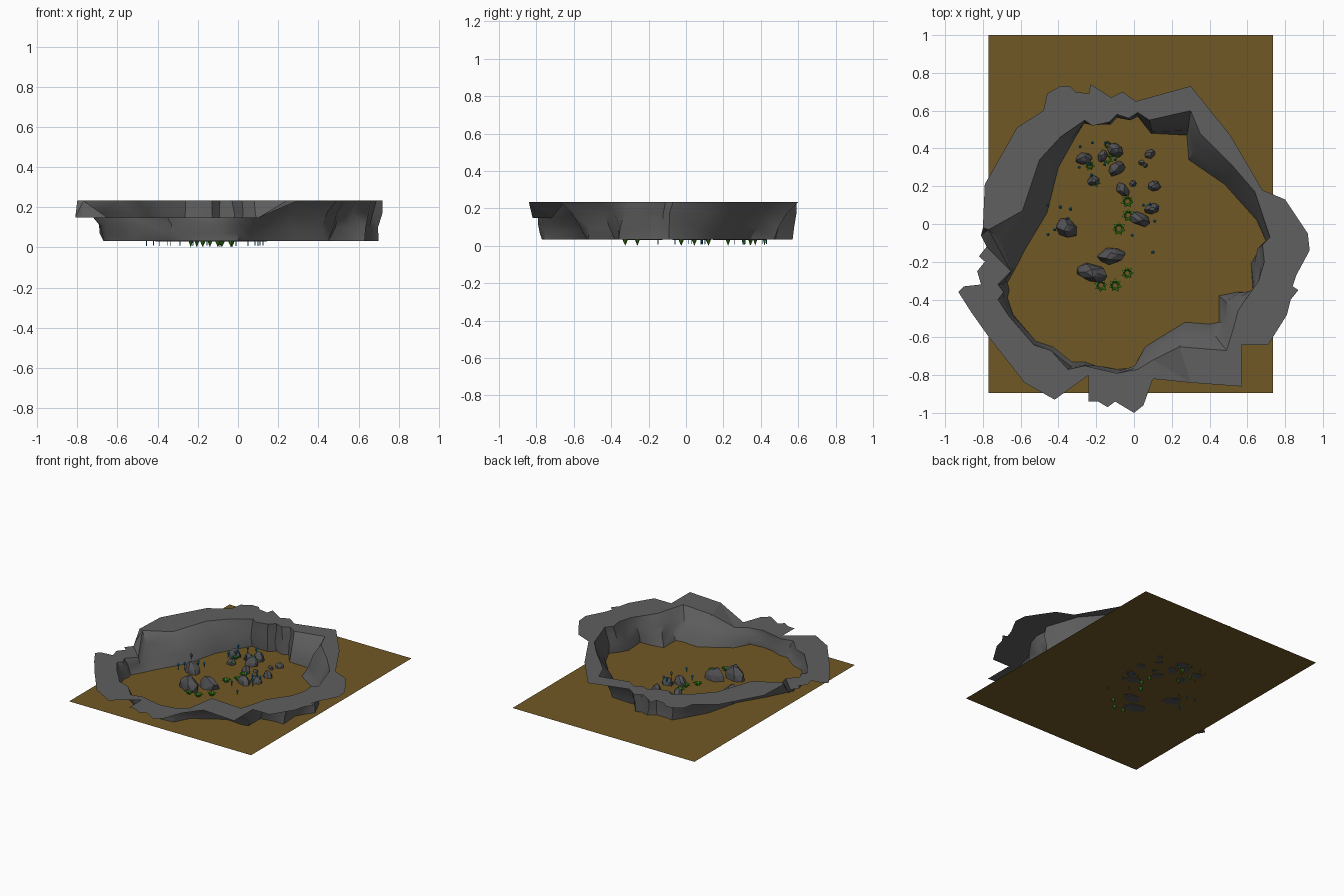
import bpy, bmesh, math, random
from mathutils import Vector, Matrix

if "Cube" in bpy.data.objects:
    bpy.data.objects.remove(bpy.data.objects["Cube"])

random.seed(4)
FLOOR, LOW, HIGH = 0.033, 0.148, 0.233


def material(name, rgb):
    m = bpy.data.materials.new(name)
    m.diffuse_color = (*rgb, 1)
    m.use_nodes = True
    m.node_tree.nodes["Principled BSDF"].inputs["Base Color"].default_value = m.diffuse_color
    return m


EARTH = material("brown earth", (0.165, 0.098, 0.018))
CLIFF = material("cliff grey", (0.115, 0.115, 0.115))
STONE = material("rock grey", (0.085, 0.085, 0.092))
GREEN = material("leaf green", (0.045, 0.24, 0.012))
BLUE = material("flower blue", (0.01, 0.23, 0.45))


def finish(bm, name, mat, smooth=False):
    me = bpy.data.meshes.new(name)
    bm.to_mesh(me)
    bm.free()
    me.materials.append(mat)
    ob = bpy.data.objects.new(name, me)
    bpy.context.collection.objects.link(ob)
    if smooth:
        bpy.ops.object.select_all(action='DESELECT')
        ob.select_set(True)
        bpy.context.view_layer.objects.active = ob
        bpy.ops.object.shade_smooth_by_angle(angle=math.radians(40))
    return ob


def height(x, y):
    # the front left stretch of the cliff is lower than the rest
    return LOW if y < -0.05 and x + y < -0.56 else HIGH


# Floor sheet
bm = bmesh.new()
bm.faces.new([bm.verts.new((x, y, FLOOR)) for x, y in
              ((-.77, -.895), (.735, -.895), (.735, 1), (-.77, 1))])
finish(bm, "floor", EARTH)

# Outlines in hundredths, clockwise from the back left: outer edge, inner rim, foot
OUTER = [(-48, 60), (-46, 69), (-39, 73), (-34, 73), (-31, 70), (-24, 69), (-23, 74), (-12, 67),
         (-6, 70), (1, 65), (30, 73), (51, 47), (68, 18), (80, 13), (92, -5), (93, -14), (86, -27),
         (84, -33), (87, -35), (83, -40), (81, -48), (71, -64), (57, -64), (57, -86), (30, -84),
         (10, -82), (5, -96), (0, -100), (-10, -94), (-14, -97), (-19, -94), (-24, -94), (-24, -80),
         (-42, -93), (-58, -84), (-76, -61), (-86, -47), (-93, -36), (-90, -33), (-81, -32),
         (-83, -25), (-79, -20), (-82, -17), (-78, -12), (-81, -6), (-80, -2), (-79, 21), (-62, 51)]
RIM = [(-26, 55), (-22, 52), (-13, 54), (-9, 58), (-3, 56), (2, 59), (8, 55), (30, 60), (35, 48),
       (52, 31), (64, 17), (72, -7), (68, -11), (69, -20), (66, -30), (59, -40), (55, -46),
       (53, -54), (49, -67), (24, -65), (10, -72), (2, -77), (-9, -79), (-18, -77), (-26, -75),
       (-35, -77), (-44, -67), (-53, -64), (-66, -49), (-72, -40), (-69, -36), (-72, -32),
       (-65, -25), (-77, -3), (-59, 7), (-50, 34), (-39, 46)]
FOOT = [(-26, 54), (-22, 53), (-13, 53), (-8, 57), (-2, 55), (2, 57), (9, 48), (28, 47), (29, 34),
        (48, 21), (65, 2), (70, -9), (66, -14), (62, -21), (63, -36), (55, -36), (45, -38),
        (45, -52), (40, -53), (27, -52), (6, -65), (0, -76), (-9, -77), (-18, -76), (-26, -73),
        (-33, -73), (-43, -65), (-52, -62), (-64, -48), (-67, -39), (-66, -35), (-67, -31),
        (-62, -22), (-58, -14), (-46, 6), (-40, 30), (-31, 46)]


def points(outline):
    return [Vector((x / 100, y / 100, 0)) for x, y in outline]


# Cliff top: flat band between outer edge and rim
bm = bmesh.new()
edges = []
for outline in (OUTER, RIM):
    vs = [bm.verts.new(p) for p in points(outline)]
    edges += [bm.edges.new((vs[i - 1], vs[i])) for i in range(len(vs))]
bmesh.ops.triangle_fill(bm, edges=edges, use_beauty=True, normal=(0, 0, 1))
bm.normal_update()
bmesh.ops.reverse_faces(bm, faces=[f for f in bm.faces if f.normal.z < 0])
for v in bm.verts:
    v.co.z = height(v.co.x, v.co.y)
finish(bm, "cliff_top", CLIFF)

# Cliff wall: sheet from foot to rim through two uneven middle rings
bm = bmesh.new()
rings = [[], [], [], []]
for r, f in zip(points(RIM), points(FOOT)):
    top = height(r.x, r.y)
    for k, (mix, lift) in enumerate(((0, 0), (.25, .33), (.6, .7), (1, 1))):
        p = f.lerp(r, mix)
        if k in (1, 2):
            p += Vector((random.uniform(-.012, .012), random.uniform(-.012, .012), 0))
        p.z = FLOOR + (top - FLOOR) * lift
        rings[k].append(bm.verts.new(p))
for a, b in zip(rings, rings[1:]):
    for i in range(len(a)):
        bm.faces.new((a[i - 1], a[i], b[i], b[i - 1]))
finish(bm, "cliff_wall", CLIFF, smooth=True)


# Rocks: faceted hulls (x, y, half length, half width, turn)
def rock(x, y, a, b, turn):
    bm = bmesh.new()
    size = (a + b) / 2
    for z, s, n in ((0, 1, 7), (.7, .9, 6), (1.35, .4, 4)):
        for i in range(n):
            t = math.tau * (i + random.uniform(-.25, .25)) / n
            k = s * random.uniform(.85, 1.1)
            zz = z * size * random.uniform(.85, 1.1)
            bm.verts.new((a * k * math.cos(t), b * k * math.sin(t), zz))
    res = bmesh.ops.convex_hull(bm, input=bm.verts)
    junk = {e for e in res["geom_interior"] + res["geom_unused"]
            if isinstance(e, bmesh.types.BMVert)}
    bmesh.ops.delete(bm, geom=list(junk), context='VERTS')
    bm.transform(Matrix.Translation((x, y, FLOOR - .003)) @ Matrix.Rotation(math.radians(turn), 4, 'Z'))
    finish(bm, "rock", STONE)


for r in ((-.36, -.02, .065, .05, -45), (-.225, -.26, .09, .05, -10), (-.12, -.17, .075, .045, 10),
          (-.265, .345, .045, .033, 0), (-.215, .23, .033, .028, 20), (-.10, .39, .048, .035, -30),
          (-.09, .295, .05, .036, 40), (-.06, .18, .042, .03, -50), (-.005, .215, .02, .018, 0),
          (.03, .025, .058, .035, -20), (.095, .08, .045, .028, 15), (.105, .2, .036, .03, 0),
          (.085, .37, .032, .024, 30), (.04, .325, .018, .015, 0), (-.165, .36, .036, .025, 60),
          (.06, .31, .014, .012, 0)):
    rock(*r)

# Leafy plants: bent pointed leaves around a root below the floor
for x, y, r in ((-.175, -.325, .034), (-.1, -.325, .034), (-.035, -.26, .032), (-.08, -.025, .036),
                (-.03, .045, .034), (-.035, .12, .034), (-.205, .225, .03), (-.14, .345, .03),
                (-.235, .31, .026), (-.09, .37, .024), (-.14, .42, .02)):
    bm = bmesh.new()
    start = random.random()
    for i in range(7):
        t = start + math.tau * i / 7
        d, s = Vector((math.cos(t), math.sin(t), 0)), Vector((-math.sin(t), math.cos(t), 0))
        up = Vector((0, 0, 1))
        root = bm.verts.new(Vector())
        mid = d * r * .6 + up * .052
        left, right = bm.verts.new(mid - s * r * .3), bm.verts.new(mid + s * r * .3)
        tip = bm.verts.new(d * r * random.uniform(.95, 1.15) + up * .045)
        bm.faces.new((root, right, left))
        bm.faces.new((left, right, tip))
    bm.transform(Matrix.Translation((x, y, 0)))
    finish(bm, "leafy_plant", GREEN)

# Blue sprigs: thin stalk with a small pointed head
for x, y in ((-.455, .1), (-.39, .09), (-.335, .08), (-.455, -.055), (-.42, -.03), (-.35, .03),
             (-.22, .43), (-.15, .43), (-.285, .41), (-.235, .315), (-.155, .315), (-.225, .26),
             (.085, .105), (.125, .085), (.11, .015), (-.01, -.06), (.1, -.15), (.05, .1),
             (-.29, .3), (-.1, .34)):
    bm = bmesh.new()
    for z, r1, r2, d in ((.04, .002, .002, .06), (.078, .004, .009, .018), (.095, .009, 0, .016)):
        bmesh.ops.create_cone(bm, segments=5, radius1=r1, radius2=r2, depth=d, cap_ends=True,
                              matrix=Matrix.Translation((0, 0, z)))
    bm.transform(Matrix.Translation((x, y, 0)) @ Matrix.Diagonal((1, 1, random.uniform(.7, 1), 1)))
    finish(bm, "blue_sprig", BLUE)
